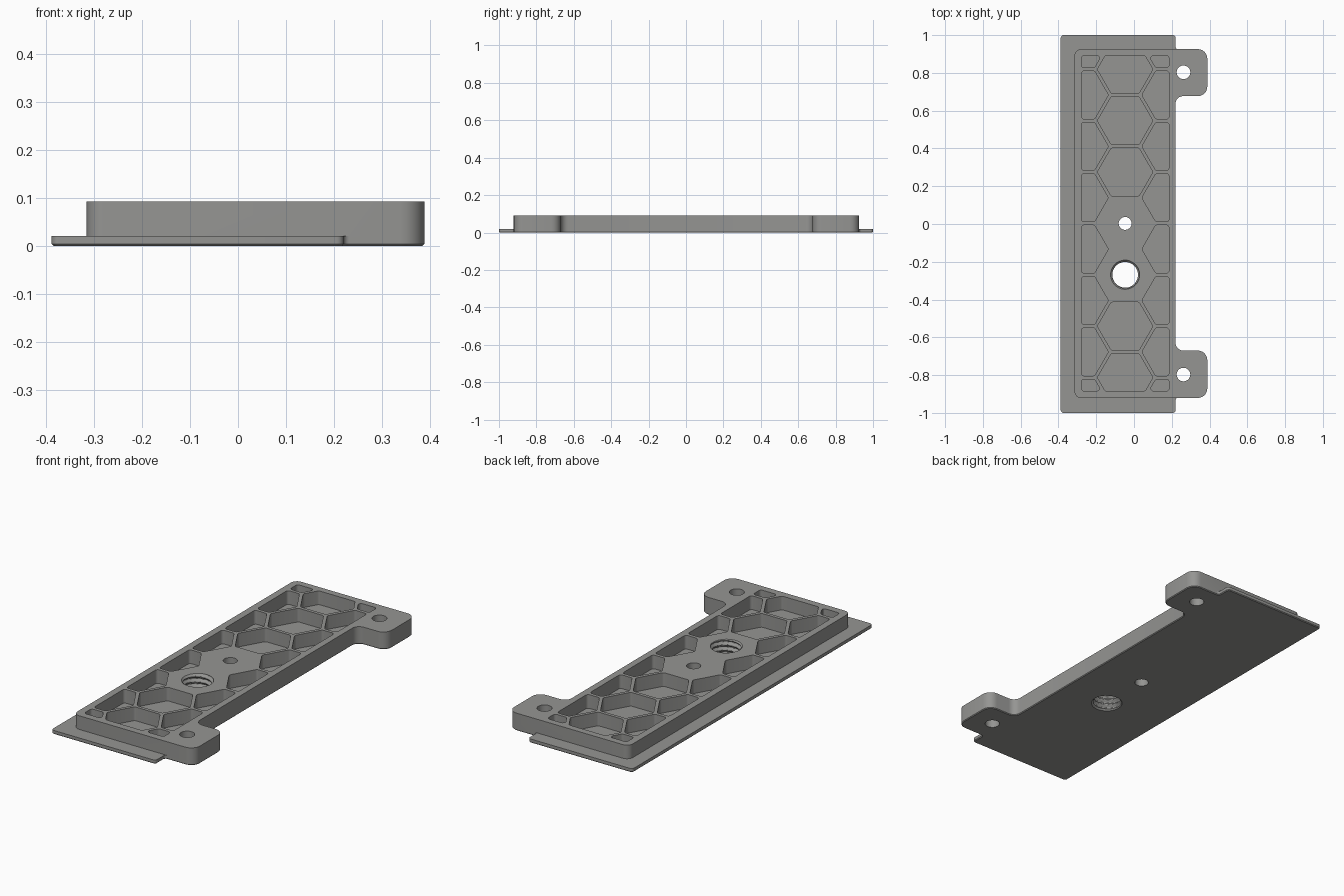
import bpy, bmesh, math
from mathutils import Vector

if "Cube" in bpy.data.objects:
    bpy.data.objects.remove(bpy.data.objects["Cube"])

FLANGE_Z, TOP_Z, CHAMFER = 0.02, 0.092, 0.004
CX, CY, PITCH = -0.047, 0.003, 0.272          # honeycomb origin and spacing


def rounded(points, steps=6):
    """Closed outline from (x, y, radius) corners."""
    out, n = [], len(points)
    for i, (x, y, r) in enumerate(points):
        p = Vector((x, y))
        if r == 0:
            out.append(p)
            continue
        a = (Vector(points[i - 1][:2]) - p).normalized()
        b = (Vector(points[(i + 1) % n][:2]) - p).normalized()
        ang = a.angle(b)
        d, phi = r / math.tan(ang / 2), math.pi - ang
        c = p + (a + b).normalized() * (r / math.sin(ang / 2))
        v0, v1 = p + a * d - c, p + b * d - c
        for k in range(steps + 1):
            t = k / steps
            out.append(c + (v0 * math.sin((1 - t) * phi) + v1 * math.sin(t * phi)) / math.sin(phi))
    return out


def inset(loop, d):
    """Move a counter-clockwise outline inwards by d."""
    out, n = [], len(loop)
    for i, p in enumerate(loop):
        a = (p - loop[i - 1]).normalized()
        b = (loop[(i + 1) % n] - p).normalized()
        na, nb = Vector((-a.y, a.x)), Vector((-b.y, b.x))
        out.append(p + (na + nb) * (d / (1 + na.dot(nb))))
    return out


def clip(poly, axis, limit, sign):
    """Keep the part of a convex polygon where sign * coordinate <= sign * limit."""
    out = []
    for i, q in enumerate(poly):
        p = poly[i - 1]
        dp, dq = sign * (p[axis] - limit), sign * (q[axis] - limit)
        if (dp > 0) != (dq > 0):
            out.append(p.lerp(q, dp / (dp - dq)))
        if dq <= 0:
            out.append(q)
    return out


def skin(bm, rings, cap=False):
    """Wall through a list of (outline, z) rings, optionally closed at the last one."""
    rows = [[bm.verts.new((p.x, p.y, z)) for p in loop] for loop, z in rings]
    for lo, hi in zip(rows, rows[1:]):
        for i in range(len(lo)):
            bm.faces.new((lo[i - 1], lo[i], hi[i], hi[i - 1]))
    if cap:
        bm.faces.new(rows[-1])


def circle(x, y, radius, n=48):
    """Circle whose radius may vary with the turn fraction."""
    f = radius if callable(radius) else (lambda t: radius)
    return [Vector((x + f(i / n) * math.cos(math.tau * i / n),
                    y + f(i / n) * math.sin(math.tau * i / n))) for i in range(n)]


bm = bmesh.new()

# Outlines: both mounting ears are shared by the thin flange and the raised body
ears = [(0.388, -0.921, 0.05), (0.388, -0.67, 0.05), (0.22, -0.67, 0.04),
        (0.22, 0.677, 0.04), (0.388, 0.677, 0.05), (0.388, 0.926, 0.05)]
flange = rounded([(-0.388, -1, 0.015), (0.22, -1, 0.015), (0.22, -0.921, 0.012)] + ears
                 + [(0.22, 0.926, 0.012), (0.22, 1, 0.015), (-0.388, 1, 0.015)])
body = rounded([(-0.315, -0.921, 0.035), (0.232, -0.921, 0)] + ears
               + [(0.232, 0.926, 0), (-0.315, 0.926, 0.035)])
skin(bm, [(inset(flange, CHAMFER), 0), (flange, CHAMFER), (flange, FLANGE_Z)])
skin(bm, [(body, FLANGE_Z), (body, TOP_Z)])

# Honeycomb pockets, trimmed to a rectangle; two middle cells stay solid for the holes
R = 0.1467
for col in (-1, 0, 1):
    for row in range(-4, 5):
        x = CX + col * PITCH * math.sqrt(3) / 2
        y = CY + (row + (0.5 if col else 0)) * PITCH
        if col == 0 and row in (0, -1):
            continue
        cell = [Vector((x + R * math.cos(math.tau * k / 6), y + R * math.sin(math.tau * k / 6)))
                for k in range(6)]
        for axis, limit, sign in ((0, -0.278, -1), (0, 0.185, 1), (1, -0.884, -1), (1, 0.891, 1)):
            cell = clip(cell, axis, limit, sign)
        if len(cell) > 2:
            loop = rounded([(p.x, p.y, 0.014) for p in cell], 4)
            skin(bm, [(loop, TOP_Z), (loop, FLANGE_Z)], cap=True)

# Plain through holes: two in the ears, one in the middle
for x, y, r in ((0.262, 0.803, 0.036), (0.262, -0.797, 0.036), (CX, CY, 0.034)):
    loop = circle(x, y, r)
    skin(bm, [(loop, 0), (loop, TOP_Z)])


# Threaded through hole with a helical groove
def thread_radius(z):
    lead_in = 0.077 - min(z, TOP_Z - z)

    def radius(t):
        w = abs(2 * ((z / 0.028 - t) % 1) - 1)
        return max(lead_in, 0.068 + 0.01 * min(1, max(0, 1.4 * w - 0.2)))
    return radius


LAYERS = 56
skin(bm, [(circle(CX, -0.269, thread_radius(TOP_Z * k / LAYERS)), TOP_Z * k / LAYERS)
          for k in range(LAYERS + 1)])

# Close the underside, the flange top and the body top around their openings
bmesh.ops.remove_doubles(bm, verts=bm.verts[:], dist=1e-5)
for z in (0, FLANGE_Z, TOP_Z):
    rim = [e for e in bm.edges if e.is_boundary and all(abs(v.co.z - z) < 1e-5 for v in e.verts)]
    bmesh.ops.triangle_fill(bm, edges=rim, use_beauty=True, normal=(0, 0, 1))
bmesh.ops.recalc_face_normals(bm, faces=bm.faces[:])

mesh = bpy.data.meshes.new("mounting_plate")
bm.to_mesh(mesh)
bm.free()
plate = bpy.data.objects.new("mounting_plate", mesh)
bpy.context.collection.objects.link(plate)

grey = bpy.data.materials.new("warm_grey")
grey.diffuse_color = (0.30, 0.30, 0.29, 1)
grey.use_nodes = True
grey.node_tree.nodes["Principled BSDF"].inputs["Base Color"].default_value = grey.diffuse_color
mesh.materials.append(grey)

bpy.context.view_layer.objects.active = plate
plate.select_set(True)
bpy.ops.object.shade_smooth_by_angle(angle=math.radians(30))
